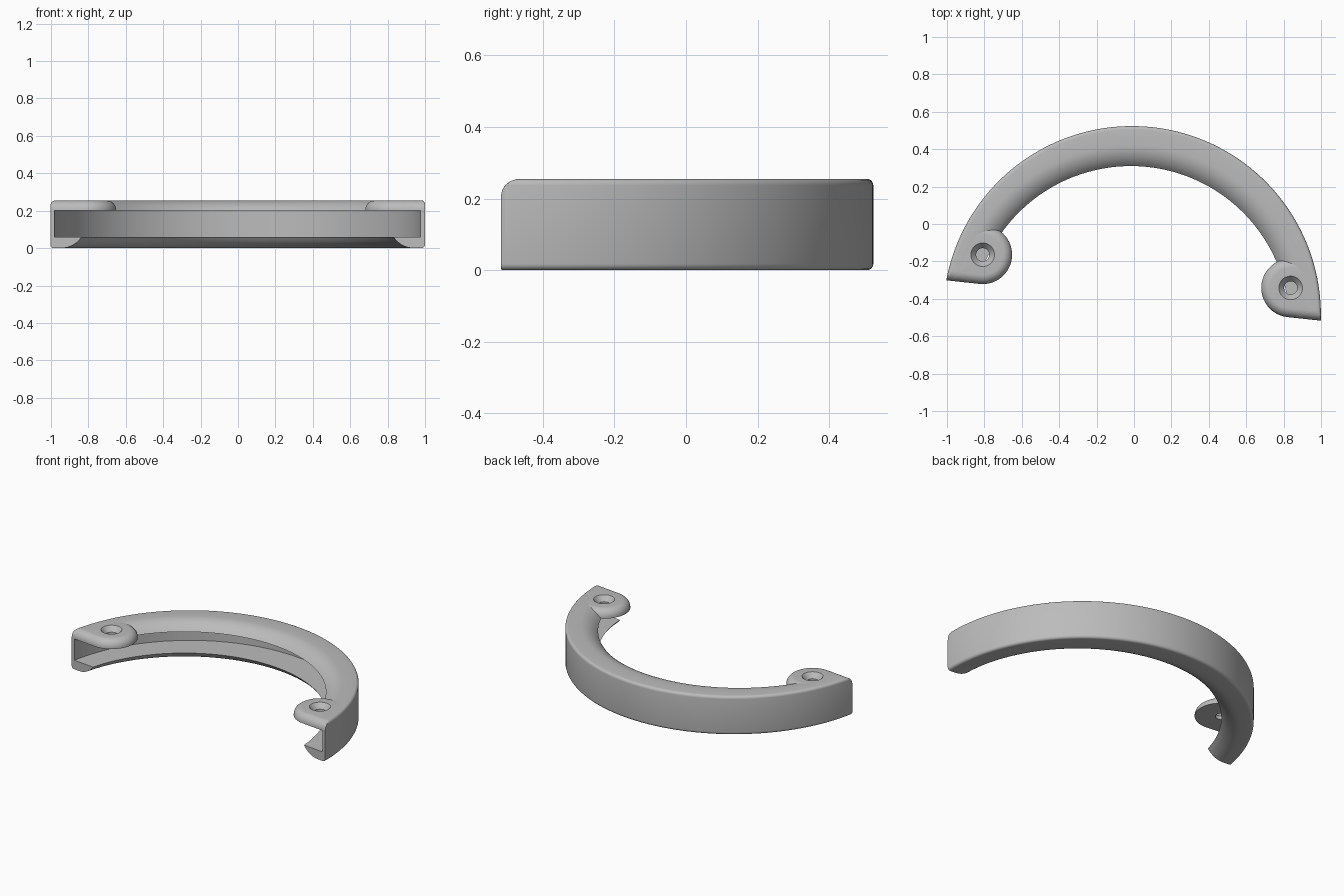
import bpy, bmesh, math
from mathutils import Vector

if "Cube" in bpy.data.objects:
    bpy.data.objects.remove(bpy.data.objects["Cube"])

H, LOW, UP = 0.255, 0.06, 0.20        # full height, channel floor, channel roof
R_OUT, C_OUT = 1.01, -0.078           # outer circle radius and centre
R_IN, C_IN = 0.848, -0.13             # inner circle radius and centre
WALL, EDGE, PAD_EDGE = 0.022, 0.018, 0.05
HOLE = Vector((0.828, 0.157))         # screw hole, mirrored in x
PAD_R = 0.157
LOC, ROT = (-0.0025, -0.409, 0), math.radians(-6.15)

grey = bpy.data.materials.new("plain_grey")
grey.diffuse_color = (0.5, 0.5, 0.5, 1)
grey.use_nodes = True
grey.node_tree.nodes["Principled BSDF"].inputs["Base Color"].default_value = grey.diffuse_color


def make_object(name, rings, closed_loop):
    """Skin a row of closed rings; join last to first, or cap both ends."""
    bm = bmesh.new()
    vs = [[bm.verts.new(p) for p in ring] for ring in rings]
    n = len(vs[0])
    for k in range(len(vs) if closed_loop else len(vs) - 1):
        a, b = vs[k], vs[(k + 1) % len(vs)]
        for i in range(n):
            j = (i + 1) % n
            bm.faces.new((a[i], a[j], b[j], b[i]))
    if not closed_loop:
        bm.faces.new(vs[0])
        bm.faces.new(vs[-1])
    bmesh.ops.recalc_face_normals(bm, faces=bm.faces)
    me = bpy.data.meshes.new(name)
    bm.to_mesh(me)
    bm.free()
    me.materials.append(grey)
    ob = bpy.data.objects.new(name, me)
    bpy.context.collection.objects.link(ob)
    ob.location, ob.rotation_euler.z = LOC, ROT
    return ob


def smooth(ob):
    bpy.ops.object.select_all(action='DESELECT')
    ob.select_set(True)
    bpy.context.view_layer.objects.active = ob
    bpy.ops.object.shade_smooth_by_angle(angle=math.radians(35))


def ray(angle, radius, centre):
    return centre * math.sin(angle) + math.sqrt(radius ** 2 - (centre * math.cos(angle)) ** 2)


def section(ri, ro):
    """C-shaped rim section: rounded lips inside, thin wall outside."""
    w, h = 0.11, H - UP
    rad = (w * w + h * h) / (2 * h)
    top = []
    for k in range(9):
        x = w * k / 8
        top.append((ri + x, H - rad + math.sqrt(rad ** 2 - (w - x) ** 2)))
    for k in range(6):
        a = math.pi / 2 * (1 - k / 5)
        top.append((ro - EDGE + EDGE * math.cos(a), H - EDGE + EDGE * math.sin(a)))
    bottom = [(r, (H - z) * LOW / h if r < ri + w else H - z) for r, z in reversed(top)]
    return top + bottom + [(ro - WALL, LOW), (ro - WALL, UP)]


def end_cap(v):
    """Height limit that rounds the top edge at the cut ends."""
    if v >= PAD_EDGE:
        return H
    return H - PAD_EDGE + math.sqrt(max(0, PAD_EDGE ** 2 - (PAD_EDGE - v) ** 2))


# curved channel rim, with closer stations at the rounded ends
ends = [0.065 * (k / 9) ** 2 for k in range(9)]
angles = ends + [0.065 + (math.pi - 0.13) * k / 90 for k in range(91)]
angles += [math.pi - a for a in reversed(ends)]
rings = []
for a in angles:
    ring = []
    for r, z in section(ray(a, R_IN, C_IN), ray(a, R_OUT, C_OUT)):
        v = max(0, r * math.sin(a))
        ring.append((r * math.cos(a), v, min(z, end_cap(v))))
    rings.append(ring)
rim = make_object("channel_rim", rings, False)

N = 96


def circle(s, r, z):
    return [(s * (HOLE.x + r * math.cos(2 * math.pi * k / N)),
             HOLE.y + r * math.sin(2 * math.pi * k / N), z) for k in range(N)]


def pad_outline(s, d, z):
    """Round pad merging into the rim, inset by d."""
    pts = []
    for k in range(N):
        a = 2 * math.pi * k / N
        if a > math.pi:
            a -= 2 * math.pi
        e = Vector((math.cos(a), math.sin(a)))
        t = PAD_R - d
        if -math.pi / 2 < a < math.radians(62):
            p = HOLE - Vector((0, C_OUT))
            pe = p.dot(e)
            t = -pe + math.sqrt(pe * pe - p.dot(p) + (R_OUT - 0.01 - d) ** 2)
            if a < 0:
                t = min(t, (HOLE.y - d) / -e.y)
        pts.append((s * (HOLE.x + t * e.x), HOLE.y + t * e.y, z))
    return pts


for side, s in (("left", -1), ("right", 1)):
    # screw pad with rounded edge and countersunk hole
    rings = [pad_outline(s, 0, UP)]
    for k in range(9):
        a = math.pi / 2 * k / 8
        rings.append(pad_outline(s, PAD_EDGE * (1 - math.cos(a)),
                                 H - PAD_EDGE + PAD_EDGE * math.sin(a)))
    rings += [circle(s, 0.063, H), circle(s, 0.035, 0.222), circle(s, 0.035, UP)]
    smooth(make_object(side + "_screw_pad", rings, True))

    # matching hole through the rim lip
    cutter = make_object(side + "_hole_cutter",
                         [circle(s, 0.035, 0.15), circle(s, 0.035, 0.222),
                          circle(s, 0.063, H), circle(s, 0.063, 0.32)], False)
    cutter.hide_render = True
    cutter.display_type = 'WIRE'
    cut = rim.modifiers.new(side + "_hole", 'BOOLEAN')
    cut.operation, cut.solver, cut.object = 'DIFFERENCE', 'EXACT', cutter

# fix the holes in place, then shade
bpy.ops.object.select_all(action='DESELECT')
rim.select_set(True)
bpy.context.view_layer.objects.active = rim
for m in list(rim.modifiers):
    bpy.ops.object.modifier_apply(modifier=m.name)
smooth(rim)
for ob in [o for o in bpy.data.objects if o.name.endswith("_cutter")]:
    bpy.data.objects.remove(ob)
